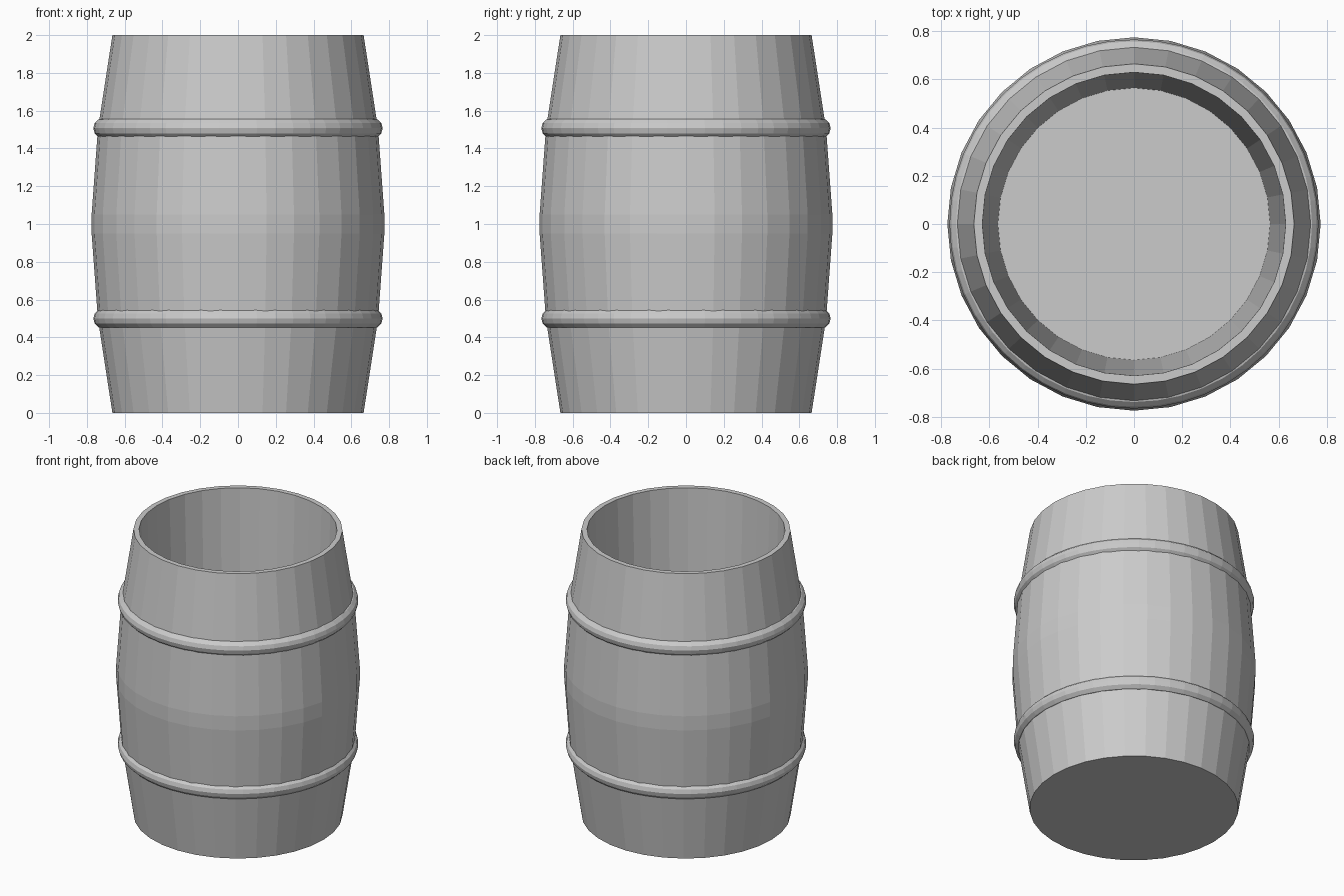
import bpy
import bmesh
from math import cos, sin, tau

cube = bpy.data.objects.get("Cube")
if cube:
    bpy.data.objects.remove(cube, do_unlink=True)

# Single flat grey
grey = bpy.data.materials.new("barrel grey")
grey.use_nodes = True
COLOR = (0.6, 0.6, 0.6, 1)
grey.diffuse_color = COLOR
grey.node_tree.nodes["Principled BSDF"].inputs["Base Color"].default_value = COLOR

SIDES = 32


def finish(name, bm):
    bmesh.ops.recalc_face_normals(bm, faces=bm.faces)
    mesh = bpy.data.meshes.new(name)
    bm.to_mesh(mesh)
    bm.free()
    mesh.materials.append(grey)
    obj = bpy.data.objects.new(name, mesh)
    bpy.context.collection.objects.link(obj)
    return obj


def lathe(name, profile, sides, closed=False):
    """Revolve (radius, height) points; open profiles get end caps."""
    bm = bmesh.new()
    rings = [[bm.verts.new((r * cos(tau * i / sides), r * sin(tau * i / sides), z))
              for i in range(sides)] for r, z in profile]
    pairs = list(zip(rings, rings[1:]))
    if closed:
        pairs.append((rings[-1], rings[0]))
    else:
        bm.faces.new(rings[0])
        bm.faces.new(rings[-1])
    for a, b in pairs:
        for i in range(sides):
            j = (i + 1) % sides
            bm.faces.new((a[i], a[j], b[j], b[i]))
    return finish(name, bm)


# Hollow staved body: outer wall from the base up, over the rim, down to the floor
lathe("barrel_body", [
    (0.665, 0), (0.742, 0.5), (0.775, 0.95), (0.775, 1.05),
    (0.742, 1.5), (0.665, 2), (0.63, 2), (0.565, 0.08),
], SIDES)

# Rounded hoops
for name, height in (("lower_hoop", 0.5), ("upper_hoop", 1.507)):
    section = [(0.712 + 0.054 * cos(tau * k / 12), height + 0.054 * sin(tau * k / 12))
               for k in range(12)]
    lathe(name, section, 48, closed=True)
